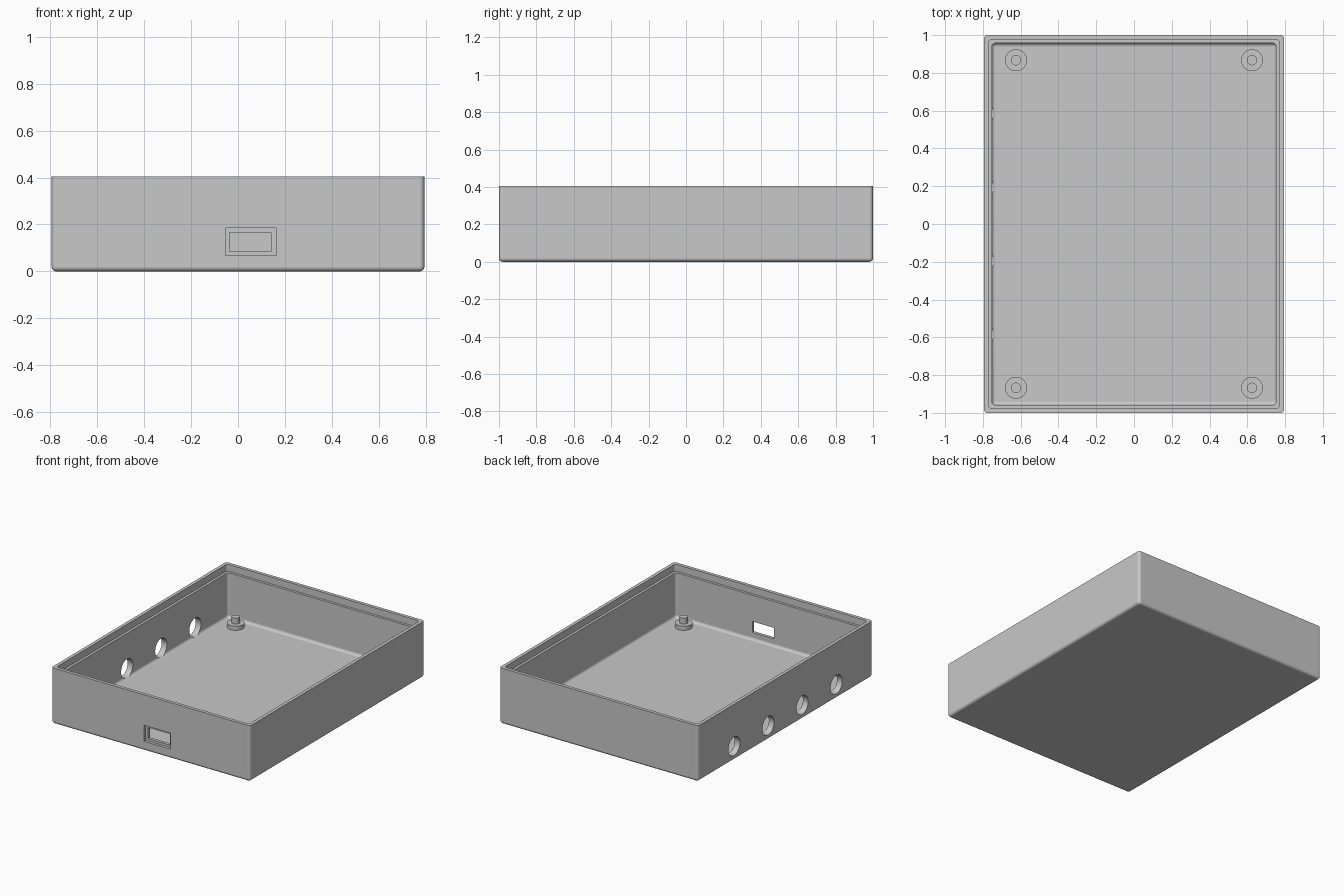
import bpy, bmesh, math
from math import sin, cos, pi

if "Cube" in bpy.data.objects:
    bpy.data.objects.remove(bpy.data.objects["Cube"], do_unlink=True)

HX, HY, H = 0.795, 1.0, 0.405   # half width, half depth, height
WALL, LIP, FLOOR, R = 0.042, 0.024, 0.032, 0.02
STEPS = 6

grey = bpy.data.materials.new("plain grey")
grey.use_nodes = True
colour = (0.58, 0.58, 0.58, 1)
grey.diffuse_color = colour
grey.node_tree.nodes["Principled BSDF"].inputs["Base Color"].default_value = colour


def rounded_ring(bm, inset, z, radius):
    """Closed loop of vertices around a rounded rectangle."""
    verts = []
    for k, (sx, sy) in enumerate([(1, 1), (-1, 1), (-1, -1), (1, -1)]):
        cx, cy = sx * (HX - inset - radius), sy * (HY - inset - radius)
        for i in range(STEPS + 1):
            a = (k + i / STEPS) * pi / 2
            verts.append(bm.verts.new((cx + radius * cos(a), cy + radius * sin(a), z)))
    return verts


def make_tray():
    # Rings run up the outside, over the stepped lip and down to the inner floor
    angles = [i / STEPS * pi / 2 * 0.98 for i in range(STEPS + 1)]
    rings = []
    for a in reversed(angles):
        rings.append((R * (1 - cos(a)), R * (1 - sin(a)), R * cos(a)))
    rings[0] = (rings[0][0], 0, rings[0][2])
    rings += [(0, H, R), (LIP, H, R), (LIP, H - 0.05, R), (WALL, H - 0.05, R)]
    for a in angles:
        rings.append((WALL + R * (1 - cos(a)), FLOOR + R * (1 - sin(a)), R * cos(a)))

    bm = bmesh.new()
    loops = [rounded_ring(bm, *r) for r in rings]
    for lower, upper in zip(loops, loops[1:]):
        n = len(lower)
        for i in range(n):
            j = (i + 1) % n
            bm.faces.new((lower[i], lower[j], upper[j], upper[i]))
    bm.faces.new(list(reversed(loops[0])))
    bm.faces.new(loops[-1])
    bmesh.ops.recalc_face_normals(bm, faces=bm.faces)
    mesh = bpy.data.meshes.new("tray")
    bm.to_mesh(mesh)
    bm.free()
    obj = bpy.data.objects.new("tray", mesh)
    bpy.context.collection.objects.link(obj)
    return obj


def activate(obj):
    bpy.ops.object.select_all(action="DESELECT")
    obj.select_set(True)
    bpy.context.view_layer.objects.active = obj


def cut(target, cutter):
    cutter.hide_render = True
    mod = target.modifiers.new("cut", "BOOLEAN")
    mod.operation, mod.solver, mod.object = "DIFFERENCE", "EXACT", cutter
    activate(target)
    bpy.ops.object.modifier_apply(modifier=mod.name)
    bpy.data.objects.remove(cutter, do_unlink=True)


def box(size, location):
    bpy.ops.mesh.primitive_cube_add(size=1, location=location)
    obj = bpy.context.object
    obj.scale = size
    bpy.context.view_layer.update()
    return obj


def cylinder(name, radius, z0, z1, x, y):
    bpy.ops.mesh.primitive_cylinder_add(vertices=40, radius=radius, depth=z1 - z0,
                                        location=(x, y, (z0 + z1) / 2))
    obj = bpy.context.object
    obj.name = name
    return obj


def finish(obj):
    obj.data.materials.clear()
    obj.data.materials.append(grey)
    activate(obj)
    bpy.ops.object.shade_smooth_by_angle(angle=math.radians(30))
    mod = obj.modifiers.new("clean shading", "WEIGHTED_NORMAL")
    mod.keep_sharp = True


tray = make_tray()

# Socket opening in the front wall: shallow recess, then a smaller through slot
cut(tray, box((0.215, 0.04, 0.116), (0.054, -HY, 0.126)))
cut(tray, box((0.176, 0.2, 0.08), (0.052, -HY, 0.125)))

# Row of four round cable holes in one side wall
for k in (-1.5, -0.5, 0.5, 1.5):
    bpy.ops.mesh.primitive_cylinder_add(vertices=40, radius=0.067, depth=0.12,
                                        location=(-HX, k * 0.39, 0.101),
                                        rotation=(0, pi / 2, 0))
    cut(tray, bpy.context.object)
finish(tray)

# Stepped mounting posts in the corners
for sx, side in ((-1, "right"), (1, "left")):
    for sy, end in ((-1, "front"), (1, "back")):
        x, y = sx * 0.625, sy * 0.867
        finish(cylinder(f"{end}_{side}_post", 0.058, FLOOR - 0.01, 0.062, x, y))
        finish(cylinder(f"{end}_{side}_pin", 0.027, 0.055, 0.105, x, y))
